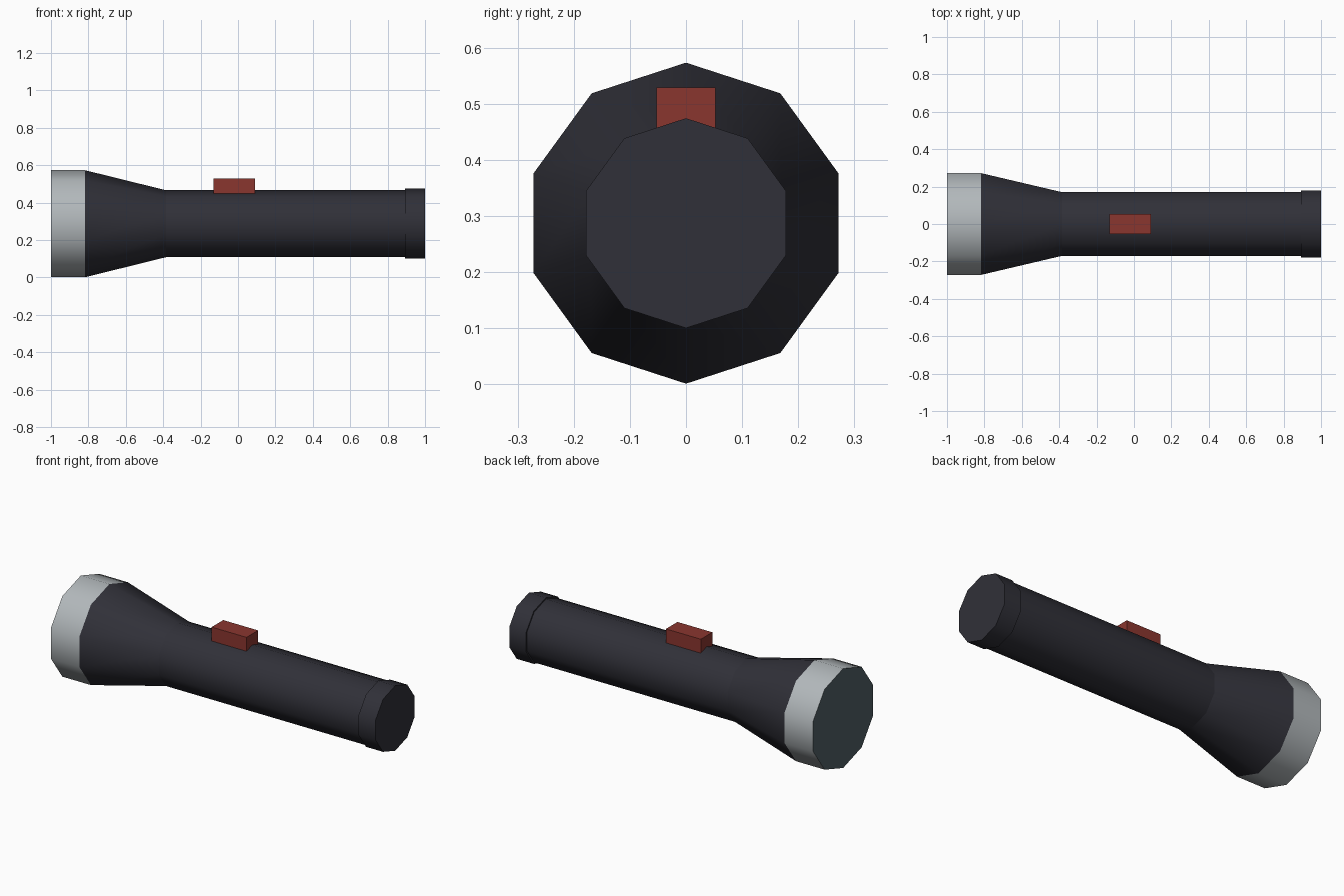
import bpy, bmesh, math

if "Cube" in bpy.data.objects:
    bpy.data.objects.remove(bpy.data.objects["Cube"])

SIDES = 10
AXIS_Z = 0.287


def srgb(*c):
    return [(v / 255 / 12.92 if v < 10 else ((v / 255 + 0.055) / 1.055) ** 2.4) for v in c] + [1]


def material(name, colour):
    m = bpy.data.materials.new(name)
    m.diffuse_color = colour
    m.use_nodes = True
    m.node_tree.nodes["Principled BSDF"].inputs["Base Color"].default_value = m.diffuse_color
    return m


black = material("dark_grey_metal", srgb(48, 48, 56))
silver = material("silver_metal", srgb(178, 184, 187))
glass = material("lens_glass", srgb(80, 95, 102))
red = material("red_plastic", srgb(138, 54, 47))


def finish(bm, name, mats):
    bmesh.ops.recalc_face_normals(bm, faces=bm.faces)
    me = bpy.data.meshes.new(name)
    bm.to_mesh(me)
    bm.free()
    for m in mats:
        me.materials.append(m)
    ob = bpy.data.objects.new(name, me)
    bpy.context.collection.objects.link(ob)
    return ob


def barrel(name, x0, r0, x1, r1, mats):
    """Ten-sided section along x, smooth sides and flat ends, a corner on top."""
    bm = bmesh.new()
    rings = []
    for x, r in ((x0, r0), (x1, r1)):
        rings.append([bm.verts.new((x, r * math.sin(a), AXIS_Z + r * math.cos(a)))
                      for a in (2 * math.pi * i / SIDES for i in range(SIDES))])
    for i in range(SIDES):
        j = (i + 1) % SIDES
        bm.faces.new((rings[0][i], rings[0][j], rings[1][j], rings[1][i])).smooth = True
    front = bm.faces.new(rings[0])
    back = bm.faces.new(rings[1])
    # the front end takes the last material (lens on the head ring)
    front.material_index = len(mats) - 1
    for f in (front, back):
        for e in f.edges:
            e.smooth = False
    return finish(bm, name, mats)


# head ring with lens, flared head, handle tube, tail cap
barrel("head_ring", -1.0, 0.286, -0.818, 0.286, [silver, glass])
barrel("flared_head", -0.818, 0.286, -0.385, 0.179, [black])
barrel("handle", -0.385, 0.179, 0.892, 0.179, [black])
barrel("tail_cap", 0.892, 0.187, 1.0, 0.187, [black])

# slide switch
bm = bmesh.new()
bmesh.ops.create_cube(bm, size=1)
bmesh.ops.scale(bm, vec=(0.222, 0.105, 0.10), verts=bm.verts)
bmesh.ops.translate(bm, vec=(-0.02, 0, 0.479), verts=bm.verts)
finish(bm, "switch", [red])
